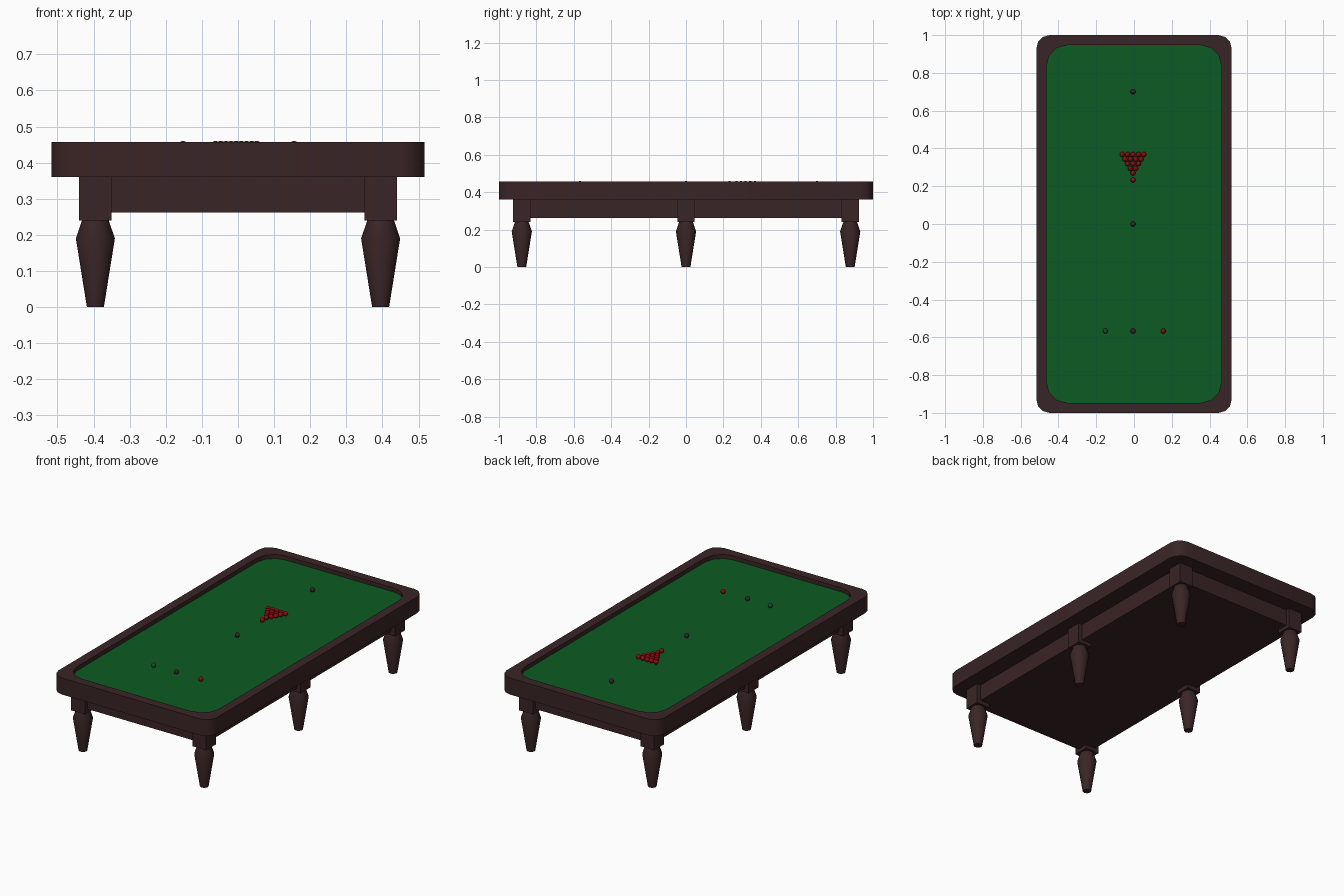
import bpy, bmesh, math

if "Cube" in bpy.data.objects:
    bpy.data.objects.remove(bpy.data.objects["Cube"])


def material(name, rgb):
    m = bpy.data.materials.new(name)
    m.diffuse_color = (*rgb, 1)
    m.use_nodes = True
    m.node_tree.nodes["Principled BSDF"].inputs["Base Color"].default_value = m.diffuse_color
    return m


WOOD = material("dark wood", (0.042, 0.018, 0.019))
CLOTH = material("green cloth", (0.0037, 0.105, 0.016))
RED = material("red ball", (0.27, 0.003, 0.005))
GREEN = material("green ball", (0.01, 0.07, 0.02))
DARK = material("dark ball", (0.04, 0.016, 0.018))


def finish(name, bm, mat, angle=None):
    bmesh.ops.recalc_face_normals(bm, faces=bm.faces)
    me = bpy.data.meshes.new(name)
    bm.to_mesh(me)
    bm.free()
    me.materials.append(mat)
    ob = bpy.data.objects.new(name, me)
    bpy.context.collection.objects.link(ob)
    if angle:
        bpy.ops.object.select_all(action='DESELECT')
        ob.select_set(True)
        bpy.context.view_layer.objects.active = ob
        bpy.ops.object.shade_smooth_by_angle(angle=math.radians(angle))
    return ob


def rounded(hx, hy, r, seg):
    """Outline of a rectangle with rounded corners."""
    pts = []
    for k, (sx, sy) in enumerate([(1, 1), (-1, 1), (-1, -1), (1, -1)]):
        for i in range(seg + 1):
            a = math.pi / 2 * (k + i / seg)
            pts.append((sx * (hx - r) + r * math.cos(a), sy * (hy - r) + r * math.sin(a)))
    return pts


def box(name, center, size, mat):
    bm = bmesh.new()
    bmesh.ops.create_cube(bm, size=1)
    for v in bm.verts:
        v.co = [c + s * p for c, s, p in zip(center, size, v.co)]
    return finish(name, bm, mat)


RIM_TOP, RIM_BOTTOM, BED = 0.457, 0.36, 0.433
SEG = 3
outer = rounded(0.517, 1.0, 0.07, SEG)
inner = rounded(0.463, 0.947, 0.11, SEG)

# Rim: closed underside, outer wall, flat top and inner wall down to the cloth
bm = bmesh.new()
loops = [[bm.verts.new((x, y, z)) for x, y in pts]
         for pts, z in ((outer, RIM_BOTTOM), (outer, RIM_TOP), (inner, RIM_TOP), (inner, BED))]
n = len(outer)
for a, b in zip(loops, loops[1:]):
    for i in range(n):
        j = (i + 1) % n
        bm.faces.new((a[i], a[j], b[j], b[i]))
bm.faces.new(loops[0])
finish("rim", bm, WOOD, 40)

# Playing surface
bm = bmesh.new()
bm.faces.new([bm.verts.new((x, y, BED)) for x, y in inner])
finish("cloth", bm, CLOTH)

# Apron under the rim
box("apron", (0, 0, 0.311), (0.83, 1.80, 0.098), WOOD)

# Six legs: square block above a turned, tapering post
PROFILE = [(0.0235, 0.0), (0.054, 0.19), (0.037, 0.24)]
SIDES = 16
for sx in (-1, 1):
    for y in (-0.878, 0, 0.878):
        x = sx * 0.395
        box("leg_block", (x, y, 0.30), (0.09, 0.092, 0.12), WOOD)
        bm = bmesh.new()
        rings = [[bm.verts.new((x + r * math.cos(2 * math.pi * i / SIDES),
                                y + r * math.sin(2 * math.pi * i / SIDES), z))
                  for i in range(SIDES)] for r, z in PROFILE]
        for a, b in zip(rings, rings[1:]):
            for i in range(SIDES):
                j = (i + 1) % SIDES
                bm.faces.new((a[i], a[j], b[j], b[i]))
        bm.faces.new(rings[0])
        bm.faces.new(rings[-1])
        finish("leg_post", bm, WOOD, 30)

# Balls
R, CX = 0.0135, -0.005


def ball(name, x, y, mat):
    bm = bmesh.new()
    bmesh.ops.create_uvsphere(bm, u_segments=16, v_segments=10, radius=R)
    bmesh.ops.translate(bm, verts=bm.verts, vec=(x, y, BED + R))
    finish(name, bm, mat, 60)


for row in range(5):
    for i in range(row + 1):
        ball("rack_ball", CX + (i - row / 2) * 0.0285, 0.27 + row * 0.0245, RED)
ball("apex_ball", CX, 0.233, RED)
ball("right_spot_ball", 0.155, -0.567, RED)
ball("left_spot_ball", -0.152, -0.567, GREEN)
for y in (-0.567, 0.0, 0.70):
    ball("centre_line_ball", CX, y, DARK)
